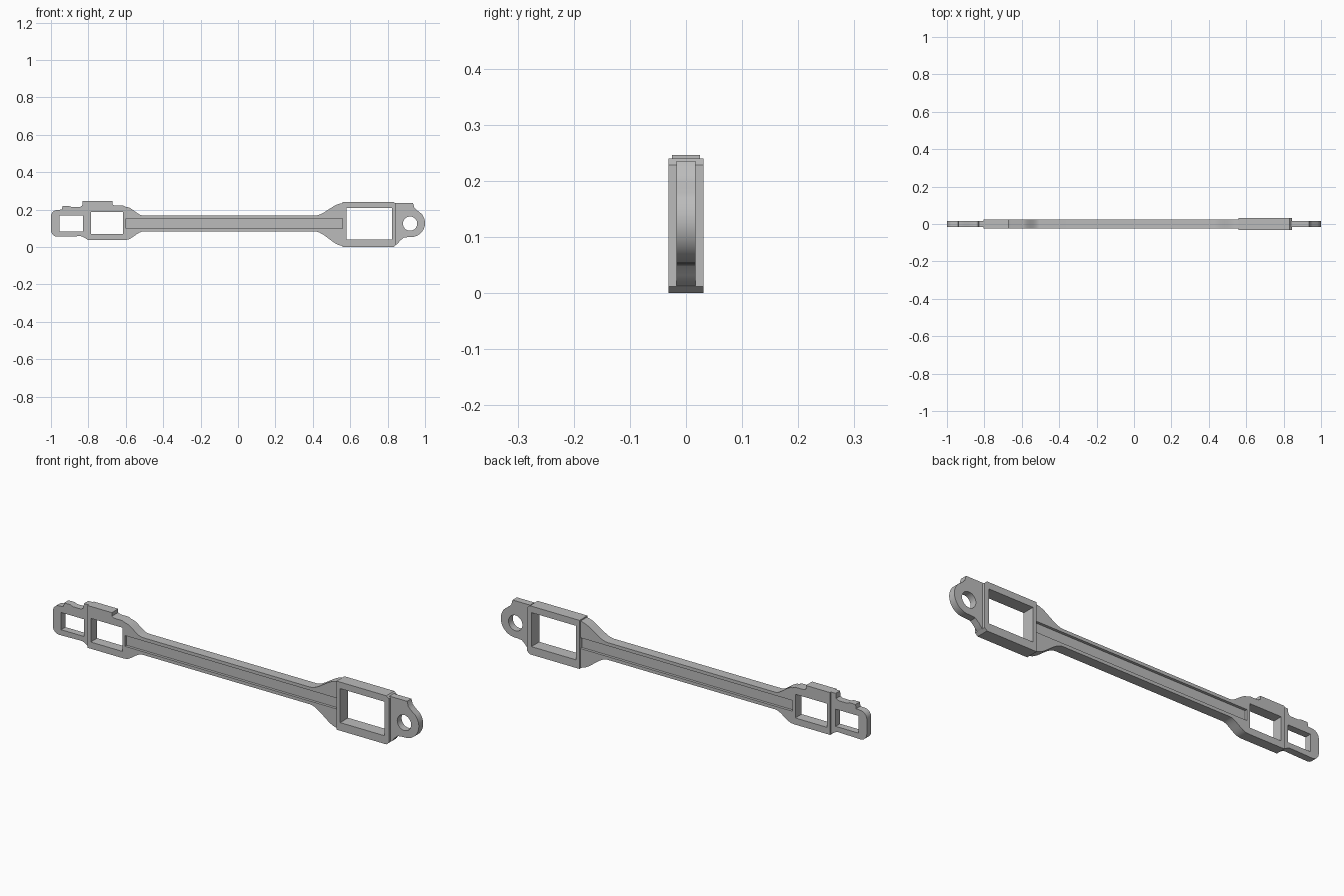
import bpy, math

if "Cube" in bpy.data.objects:
    bpy.data.objects.remove(bpy.data.objects["Cube"])

grey = bpy.data.materials.new("plain grey")
grey.diffuse_color = (0.5, 0.5, 0.5, 1)
grey.use_nodes = True
grey.node_tree.nodes["Principled BSDF"].inputs["Base Color"].default_value = grey.diffuse_color


def rect(x0, x1, z0, z1):
    return [(x0, z0), (x1, z0), (x1, z1), (x0, z1)]


def ease(x0, z0, x1, z1, n=12):
    """S-shaped transition between two levels."""
    pts = []
    for i in range(n + 1):
        t = i / n
        s = t * t * (3 - 2 * t)
        pts.append((x0 + (x1 - x0) * t, z0 + (z1 - z0) * s))
    return pts


def arc(cx, cz, r, a0, a1, n=12):
    return [(cx + r * math.cos(math.radians(a0 + (a1 - a0) * i / n)),
             cz + r * math.sin(math.radians(a0 + (a1 - a0) * i / n))) for i in range(n + 1)]


def plate(name, half, outline, *holes):
    """Flat profile in x-z with holes, thickened to +-half in y."""
    cu = bpy.data.curves.new(name, 'CURVE')
    cu.dimensions = '2D'
    cu.fill_mode = 'BOTH'
    cu.extrude = half
    for loop in (outline,) + holes:
        sp = cu.splines.new('POLY')
        sp.points.add(len(loop) - 1)
        for p, (x, z) in zip(sp.points, loop):
            p.co = (x, z, 0, 1)
        sp.use_cyclic_u = True
    ob = bpy.data.objects.new(name, cu)
    ob.rotation_euler = (math.pi / 2, 0, 0)
    bpy.context.collection.objects.link(ob)
    bpy.ops.object.select_all(action='DESELECT')
    ob.select_set(True)
    bpy.context.view_layer.objects.active = ob
    bpy.ops.object.convert(target='MESH')
    ob = bpy.context.object
    # weld the caps to the rim
    bpy.ops.object.mode_set(mode='EDIT')
    bpy.ops.mesh.select_all(action='SELECT')
    bpy.ops.mesh.remove_doubles(threshold=0.0001)
    bpy.ops.mesh.normals_make_consistent(inside=False)
    bpy.ops.object.mode_set(mode='OBJECT')
    ob.data.materials.clear()
    ob.data.materials.append(grey)
    bpy.ops.object.transform_apply(location=False, rotation=True, scale=False)
    bpy.ops.object.shade_smooth_by_angle(angle=math.radians(30))
    return ob


# long arm with flared ends, small window and long groove opening
groove = rect(-0.60, 0.56, 0.099, 0.152)
arm = ([(-0.805, 0.037), (-0.61, 0.037)]
       + ease(-0.60, 0.038, -0.505, 0.083)
       + ease(0.41, 0.083, 0.56, 0.006)
       + [(0.575, 0.006), (0.575, 0.234)]
       + ease(0.56, 0.234, 0.41, 0.168)
       + ease(-0.505, 0.168, -0.60, 0.215)
       + [(-0.615, 0.222), (-0.66, 0.222), (-0.672, 0.228), (-0.672, 0.246), (-0.805, 0.246)])
plate("arm", 0.025, arm, rect(-0.787, -0.615, 0.07, 0.187), groove)

# thin floor between the two grooves
plate("groove_web", 0.012, rect(-0.605, 0.565, 0.094, 0.157))

# large window frame
plate("large_frame", 0.031,
      [(0.56, 0.0), (0.832, 0.0), (0.846, 0.012), (0.846, 0.228), (0.832, 0.24), (0.56, 0.24)],
      rect(0.58, 0.823, 0.04, 0.208))

# left tab with a small window and stepped top
tab = (arc(-0.965, 0.09, 0.035, 180, 270, 6)
       + [(-0.84, 0.058), (-0.825, 0.052), (-0.80, 0.037), (-0.80, 0.246), (-0.83, 0.246),
          (-0.833, 0.222), (-0.845, 0.214), (-0.89, 0.214), (-0.905, 0.220), (-0.938, 0.220),
          (-0.942, 0.200), (-0.965, 0.198)]
       + arc(-0.965, 0.163, 0.035, 100, 180, 6))
plate("left_tab", 0.017, tab, rect(-0.955, -0.83, 0.083, 0.168))

# right ear with a round eye
ear = ([(0.84, 0.01), (0.85, 0.014), (0.865, 0.032), (0.885, 0.050), (0.91, 0.053)]
       + arc(0.925, 0.128, 0.075, -90, 42, 18)
       + [(0.955, 0.198), (0.942, 0.212), (0.936, 0.235), (0.84, 0.235)])
plate("right_ear", 0.017, ear, arc(0.92, 0.125, 0.038, 0, 352.5, 47))
